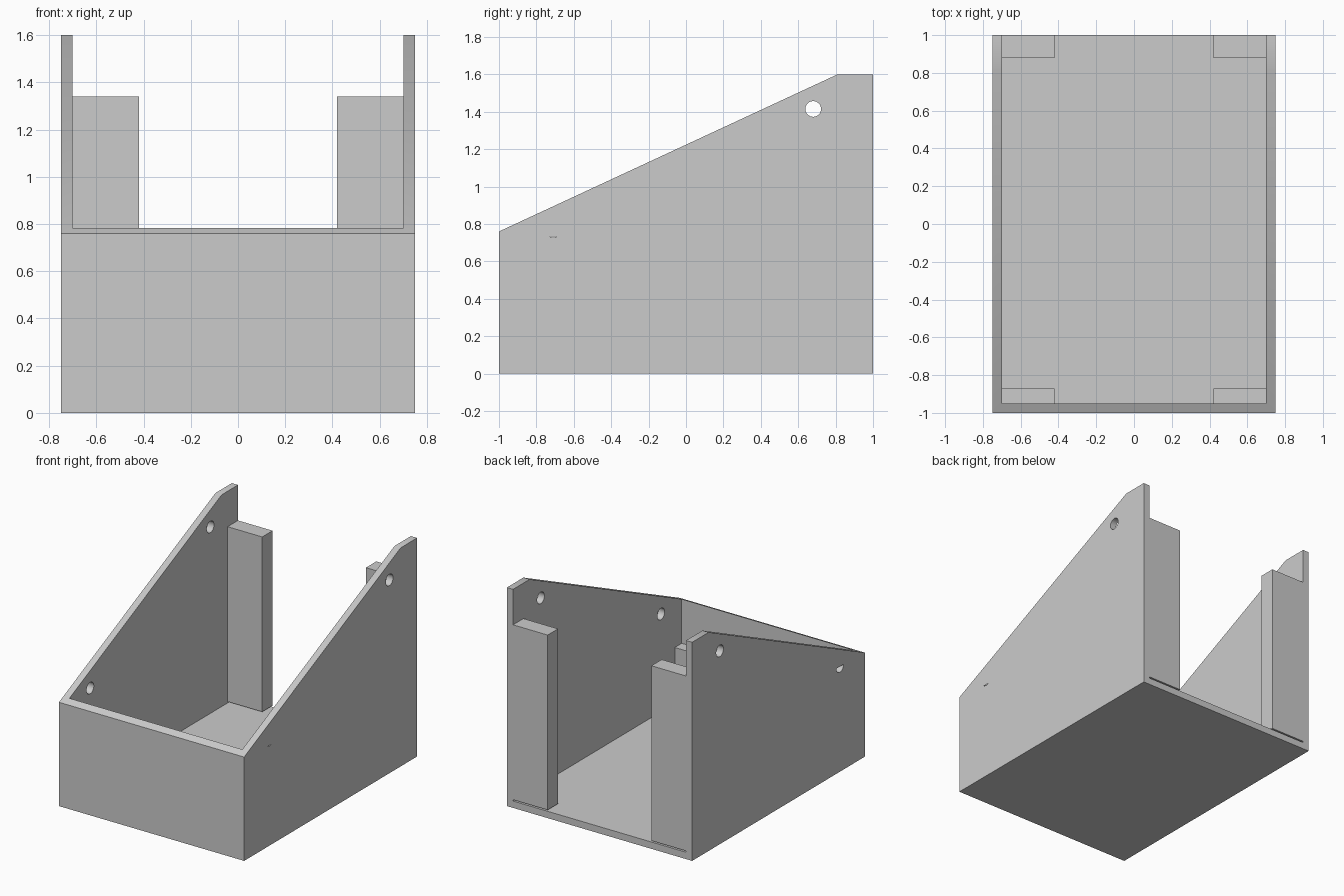
import bpy
import bmesh
from math import pi, radians
from mathutils import Matrix, Vector

if "Cube" in bpy.data.objects:
    bpy.data.objects.remove(bpy.data.objects["Cube"], do_unlink=True)

grey = bpy.data.materials.new("light_grey")
grey.use_nodes = True
grey.diffuse_color = (0.6, 0.6, 0.6, 1)
grey.node_tree.nodes["Principled BSDF"].inputs["Base Color"].default_value = (0.6, 0.6, 0.6, 1)


def finish(bm, name):
    bmesh.ops.recalc_face_normals(bm, faces=bm.faces)
    mesh = bpy.data.meshes.new(name)
    bm.to_mesh(mesh)
    bm.free()
    mesh.materials.append(grey)
    obj = bpy.data.objects.new(name, mesh)
    bpy.context.collection.objects.link(obj)
    return obj


def box(name, low, high):
    low, high = Vector(low), Vector(high)
    bm = bmesh.new()
    bmesh.ops.create_cube(bm, size=1)
    bmesh.ops.scale(bm, vec=high - low, verts=bm.verts)
    bmesh.ops.translate(bm, vec=(low + high) / 2, verts=bm.verts)
    return finish(bm, name)


def side_prism(name, profile, half_width):
    bm = bmesh.new()
    face = bm.faces.new([bm.verts.new((-half_width, y, z)) for y, z in profile])
    grown = bmesh.ops.extrude_face_region(bm, geom=[face])["geom"]
    verts = [v for v in grown if isinstance(v, bmesh.types.BMVert)]
    bmesh.ops.translate(bm, vec=(2 * half_width, 0, 0), verts=verts)
    return finish(bm, name)


def drill(name, side, end, y, z, tilt=0.0):
    """Cylinder along x whose outer cap lies at side * end."""
    depth = 0.2
    bm = bmesh.new()
    bmesh.ops.create_cone(bm, cap_ends=True, segments=32, radius1=0.042,
                          radius2=0.042, depth=depth)
    bmesh.ops.translate(bm, vec=(0, 0, -depth / 2), verts=bm.verts)
    turn = Matrix.Rotation(side * (pi / 2 - tilt), 4, "Y")
    place = Matrix.Translation((side * end, y, z))
    bmesh.ops.transform(bm, matrix=place @ turn, verts=bm.verts)
    return finish(bm, name)


def combine(target, other, operation):
    mod = target.modifiers.new(other.name, "BOOLEAN")
    mod.operation = operation
    mod.solver = "EXACT"
    mod.object = other
    with bpy.context.temp_override(object=target, active_object=target):
        bpy.ops.object.modifier_apply(modifier=mod.name)
    bpy.data.objects.remove(other, do_unlink=True)


# Open tray with sloping sides, hollowed out through the back
tray = side_prism("open_tray", [(-1, 0), (1, 0), (1, 1.6), (0.81, 1.6), (-1, 0.76)], 0.75)
combine(tray, box("hollow", (-0.7, -0.95, 0.05), (0.7, 1.2, 2)), "DIFFERENCE")

# Tall rear posts and short front posts, with a thin gap above the floor
for side in (-1, 1):
    inner, outer = sorted((side * 0.42, side * 0.72))
    combine(tray, box("rear_post", (inner, 0.88, 0.06), (outer, 1, 1.34)), "UNION")
    combine(tray, box("front_post", (inner, -0.97, 0.06), (outer, -0.87, 0.46)), "UNION")

# Rear pivot holes go right through; front ones stop near the outer face
for side, end in ((-1, 0.75), (1, 0.7475)):
    combine(tray, drill("rear_hole", side, 0.8, 0.68, 1.415), "DIFFERENCE")
    combine(tray, drill("front_hole", side, end, -0.71, 0.77, radians(4)), "DIFFERENCE")

# Smooth hole walls, sharp panel edges
bpy.ops.object.select_all(action="DESELECT")
tray.select_set(True)
bpy.context.view_layer.objects.active = tray
bpy.ops.object.shade_smooth_by_angle(angle=radians(30))
